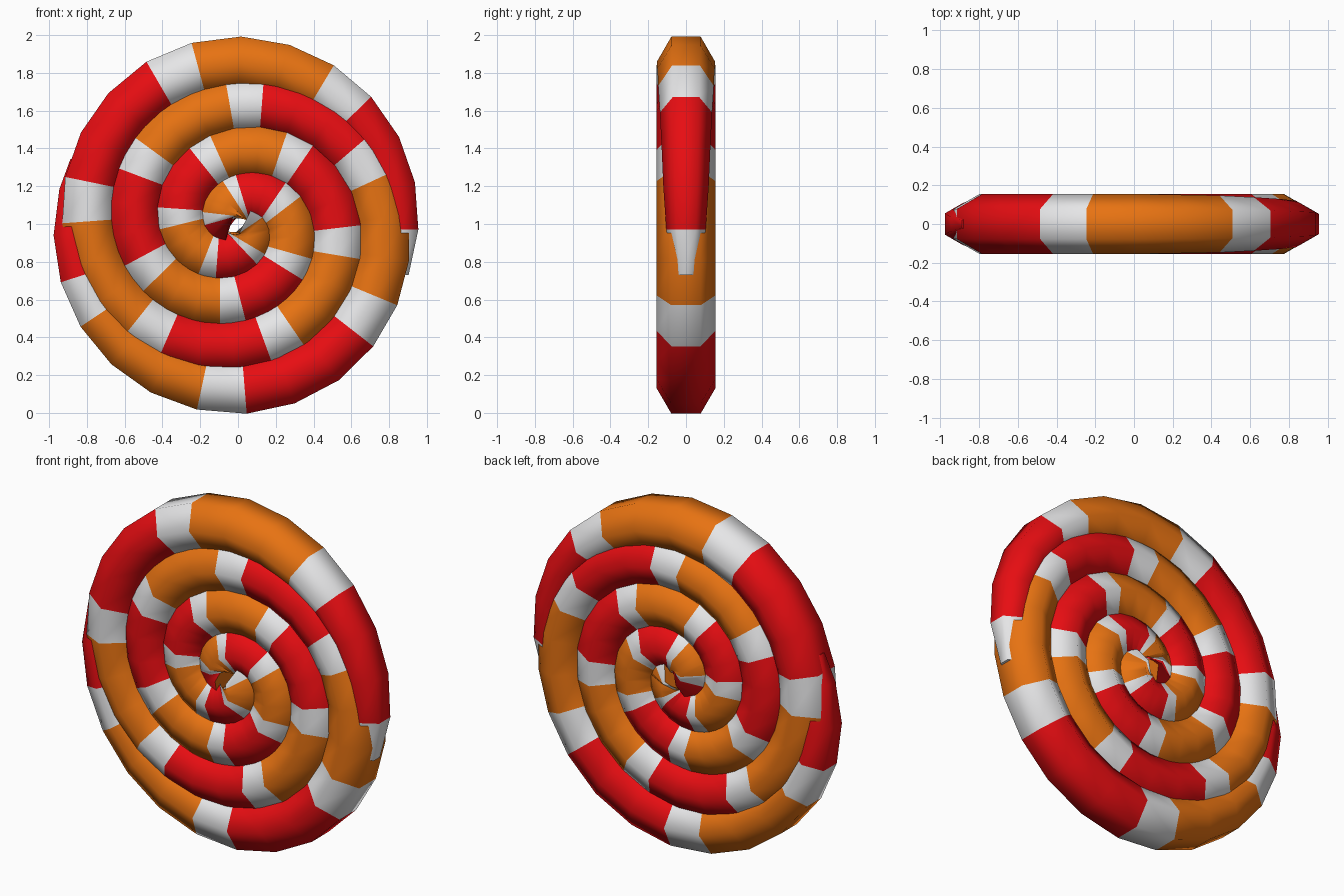
import bpy, bmesh, math
from mathutils import Vector

if "Cube" in bpy.data.objects:
    bpy.data.objects.remove(bpy.data.objects["Cube"])


def material(name, rgb):
    m = bpy.data.materials.new(name)
    m.diffuse_color = (*rgb, 1)
    m.use_nodes = True
    m.node_tree.nodes["Principled BSDF"].inputs["Base Color"].default_value = m.diffuse_color
    return m


MATS = [material("white", (0.80, 0.80, 0.81)),
        material("orange", (0.80, 0.17, 0.006)),
        material("red", (0.80, 0.004, 0.006))]

CENTRE = (-0.01, 0.993)
TUBE = 0.155
# Tapered outer end: angle, outer edge radius, tube radius
TAIL = [(510, 0.987, 0.155), (540, 1.0, 0.155), (570, 0.993, 0.148), (600, 0.982, 0.13),
        (620, 0.972, 0.118), (635, 0.963, 0.10), (652, 0.945, 0.04)]


def spiral(phi):
    """Centreline radius and tube radius at an arm angle in degrees."""
    if phi <= TAIL[0][0]:
        return 0.14 + 0.25 * phi / 180 + 0.02 * math.sin(math.radians(phi)) ** 2, TUBE
    for (a, o1, r1), (b, o2, r2) in zip(TAIL, TAIL[1:]):
        if phi <= b or b == TAIL[-1][0]:
            t = min((phi - a) / (b - a), 1)
            r = r1 + (r2 - r1) * t
            return o1 + (o2 - o1) * t - 0.866 * r, r


def point(phi, turn):
    a = math.radians(phi + turn)
    c = spiral(phi)[0]
    return Vector((CENTRE[0] + c * math.sin(a), 0, CENTRE[1] + c * math.cos(a)))


def arm(name, turn, start, first_white):
    """Six-sided tube in 15 degree steps: three coloured, then one white."""
    bm = bmesh.new()
    angles = []
    phi = start
    while phi < 652:
        angles.append(phi)
        phi += 15
    if angles[-1] < 645:
        angles.append(652)
    rings = []
    for phi in angles:
        p = point(phi, turn)
        tan = (point(phi + 1, turn) - point(phi - 1, turn)).normalized()
        out = Vector((-tan.z, 0, tan.x))
        r = spiral(phi)[1]
        rings.append([bm.verts.new(p + out * r * math.sin(k * math.pi / 3)
                                   + Vector((0, r * math.cos(k * math.pi / 3), 0)))
                      for k in range(6)])
    for i in range(len(rings) - 1):
        s = i - first_white
        # colours alternate after every white band
        mat = 0 if s % 4 == 0 else (2 if (s // 4) % 2 == 0 else 1)
        for k in range(6):
            n = (k + 1) % 6
            f = bm.faces.new((rings[i][k], rings[i][n], rings[i + 1][n], rings[i + 1][k]))
            f.material_index = mat
            f.smooth = True
    # end caps
    bm.faces.new(rings[0]).material_index = 1
    bm.faces.new(rings[-1]).material_index = mat
    bmesh.ops.recalc_face_normals(bm, faces=bm.faces)
    me = bpy.data.meshes.new(name)
    bm.to_mesh(me)
    bm.free()
    for m in MATS:
        me.materials.append(m)
    ob = bpy.data.objects.new(name, me)
    bpy.context.collection.objects.link(ob)
    return ob


# Two interlocking candy arms
arm("candy_spiral_a", 0, -93, 6)
arm("candy_spiral_b", 180, -88.5, 4)
